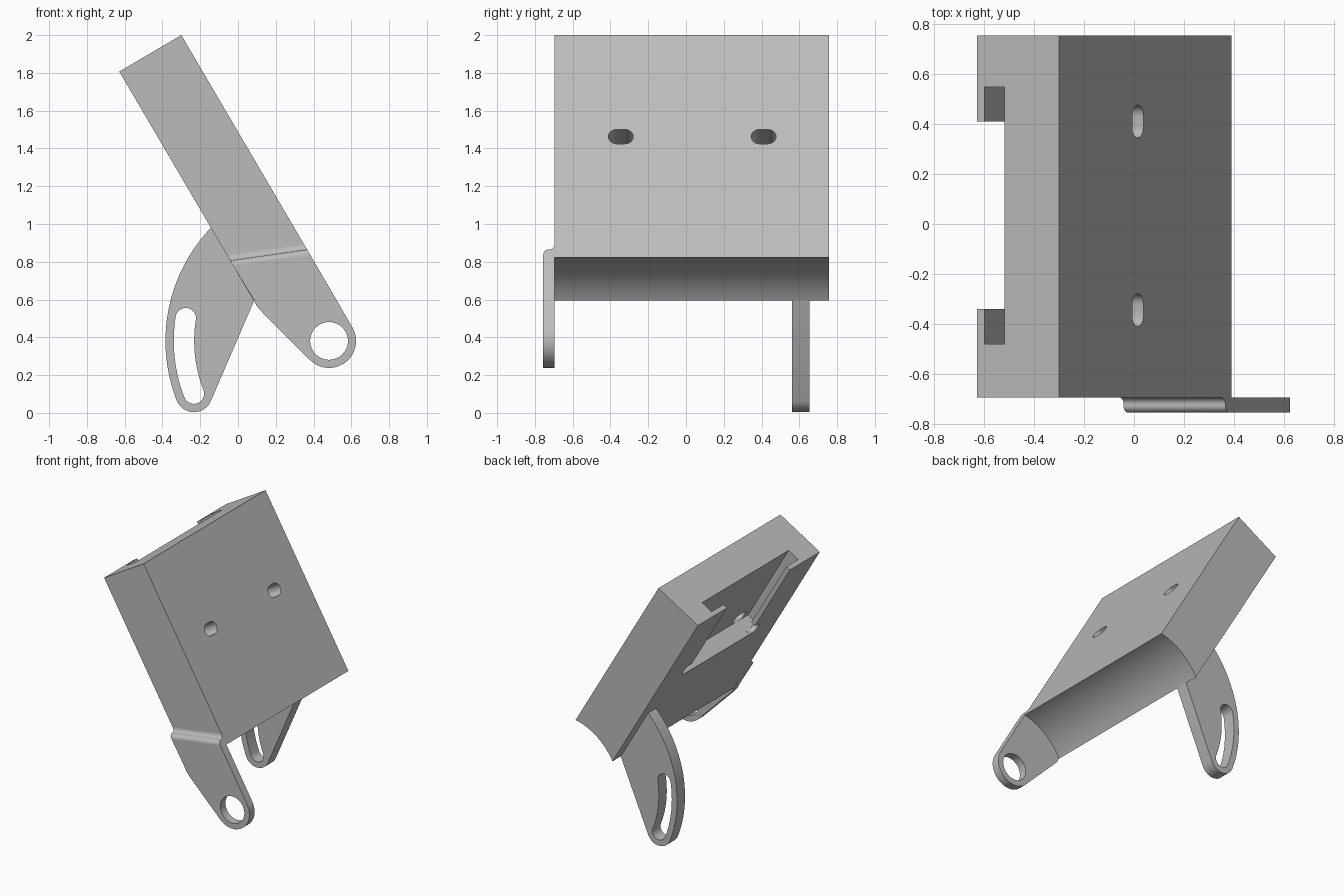
import bpy, bmesh, math
from mathutils import Vector

cube = bpy.data.objects.get("Cube")
if cube:
    bpy.data.objects.remove(cube, do_unlink=True)

grey = bpy.data.materials.new("plain_grey")
grey.use_nodes = True
COLOR = (0.5, 0.5, 0.5, 1)
grey.diffuse_color = COLOR
grey.node_tree.nodes["Principled BSDF"].inputs["Base Color"].default_value = COLOR

# Tilted frame: t runs down the block, w runs inward from its upper face
TILT = math.radians(30.4)
DOWN = Vector((math.sin(TILT), 0, -math.cos(TILT)))
OUT = Vector((math.cos(TILT), 0, math.sin(TILT)))
TOP = Vector((-0.3, 0, 2))
PIVOT = Vector((0.482, 0, 0.381))
THICK, BACK, FRONT, EAR_FRONT = 0.381, 0.756, -0.695, -0.756


def loc(t, w, y=0):
    return TOP + DOWN * t - OUT * w + Vector((0, y, 0))


def arc(center, r, a0, a1, n=24):
    """Points on a circle in the xz plane, angles in degrees."""
    angles = [math.radians(a0 + (a1 - a0) * i / n) for i in range(n + 1)]
    return [center + Vector((r * math.cos(a), 0, r * math.sin(a))) for a in angles]


def prism(name, points, sweep):
    """Closed outline swept along a vector."""
    bm = bmesh.new()
    face = bm.faces.new([bm.verts.new(p) for p in points])
    moved = bmesh.ops.extrude_face_region(bm, geom=[face])["geom"]
    bmesh.ops.translate(bm, vec=sweep, verts=[v for v in moved if isinstance(v, bmesh.types.BMVert)])
    bmesh.ops.recalc_face_normals(bm, faces=bm.faces)
    mesh = bpy.data.meshes.new(name)
    bm.to_mesh(mesh)
    bm.free()
    mesh.materials.append(grey)
    obj = bpy.data.objects.new(name, mesh)
    bpy.context.collection.objects.link(obj)
    return obj


def plate(name, points, y0, y1):
    return prism(name, [Vector((p.x, y0, p.z)) for p in points], Vector((0, y1 - y0, 0)))


def activate(obj):
    bpy.ops.object.select_all(action='DESELECT')
    obj.select_set(True)
    bpy.context.view_layer.objects.active = obj


def cut(obj, cutter):
    cutter.hide_render = True
    mod = obj.modifiers.new("cut", 'BOOLEAN')
    mod.operation, mod.solver, mod.object = 'DIFFERENCE', 'EXACT', cutter
    activate(obj)
    bpy.ops.object.modifier_apply(modifier=mod.name)
    bpy.data.objects.remove(cutter, do_unlink=True)


# Block with a concave lower end that follows a circle around the pivot
rel = PIVOT - TOP
pivot_t, pivot_w = rel.dot(DOWN), -rel.dot(OUT)
outline = [loc(0, THICK), loc(0, 0)]
for i in range(25):
    w = THICK * i / 24
    outline.append(loc(pivot_t - math.sqrt(0.452 ** 2 - (w - pivot_w) ** 2), w))
block = plate("block", outline, FRONT, BACK)

# Undercut channel open at the top end
channel = [(0.41, 0.45), (0.41, 0.346), (0.55, 0.346), (0.55, 0.254),
           (-0.48, 0.254), (-0.48, 0.346), (-0.34, 0.346), (-0.34, 0.45)]
cut(block, prism("channel_cutter", [loc(-0.1, w, y) for y, w in channel], DOWN * 0.768))

# Two oblong holes right through the block
for y in (-0.345, 0.411):
    ring = []
    for side in (1, -1):
        for i in range(13):
            a = math.pi * i / 12
            ring.append(loc(0.623 + side * 0.044 * math.cos(a),
                            -0.1, y + side * (0.022 + 0.044 * math.sin(a))))
    cut(block, prism("hole_cutter", ring, OUT * -0.7))

# Pivot ear on the front side
BEND = 0.033
left_top, right_top = loc(1.16, THICK), loc(1.316, 0)
ear_outline = [left_top + DOWN * BEND]
ear_outline += [Vector((x, 0, z)) for x, z in ((0.083, 0.6), (0.1, 0.565), (0.13, 0.531))]
ear_outline += arc(PIVOT, 0.143, -135, 30)
ear_outline.append(right_top + DOWN * BEND)
pivot_ear = plate("pivot_ear", ear_outline, EAR_FRONT, FRONT)
cut(pivot_ear, plate("pivot_cutter", arc(PIVOT, 0.1, 0, 352.5, 47), -1, 0))

# Rounded bend that joins the ear to the block
bend = [(BEND, FRONT), (BEND, EAR_FRONT)]
quarter = [math.pi / 2 * i / 8 for i in range(9)]
r = 0.028
bend += [(BEND * (1 - math.sin(a)), EAR_FRONT + r * (1 - math.cos(a))) for a in quarter]
bend += [(-BEND * (1 - math.cos(a)), FRONT - r * (1 - math.sin(a))) for a in quarter]
ear_bend = prism("ear_bend", [left_top + DOWN * t + Vector((0, y, 0)) for t, y in bend],
                 right_top - left_top)

# Crescent ear with a curved slot, on the back part of the underside
low = arc(PIVOT, 0.768, 201.3, 201.3, 1)[0]
high = arc(PIVOT, 0.768, 171, 171, 1)[0]
crescent = arc(PIVOT, 0.866, 134.5, 201.3, 40) + arc(low, 0.098, 201.3, 336.6)[1:]
crescent += [Vector((0.082, 0, 0.586)), Vector((0.09, 0, 0.62))]
slot_ear = plate("slot_ear", crescent, 0.56, 0.655)
slot = arc(PIVOT, 0.822, 171, 201.3) + arc(low, 0.054, 201.3, 381.3)[1:]
slot += arc(PIVOT, 0.714, 201.3, 171)[1:] + arc(high, 0.054, -9, 171)[1:-1]
cut(slot_ear, plate("slot_cutter", slot, 0.4, 0.8))

for obj in (block, pivot_ear, ear_bend, slot_ear):
    activate(obj)
    bpy.ops.object.shade_smooth_by_angle(angle=math.radians(30))
